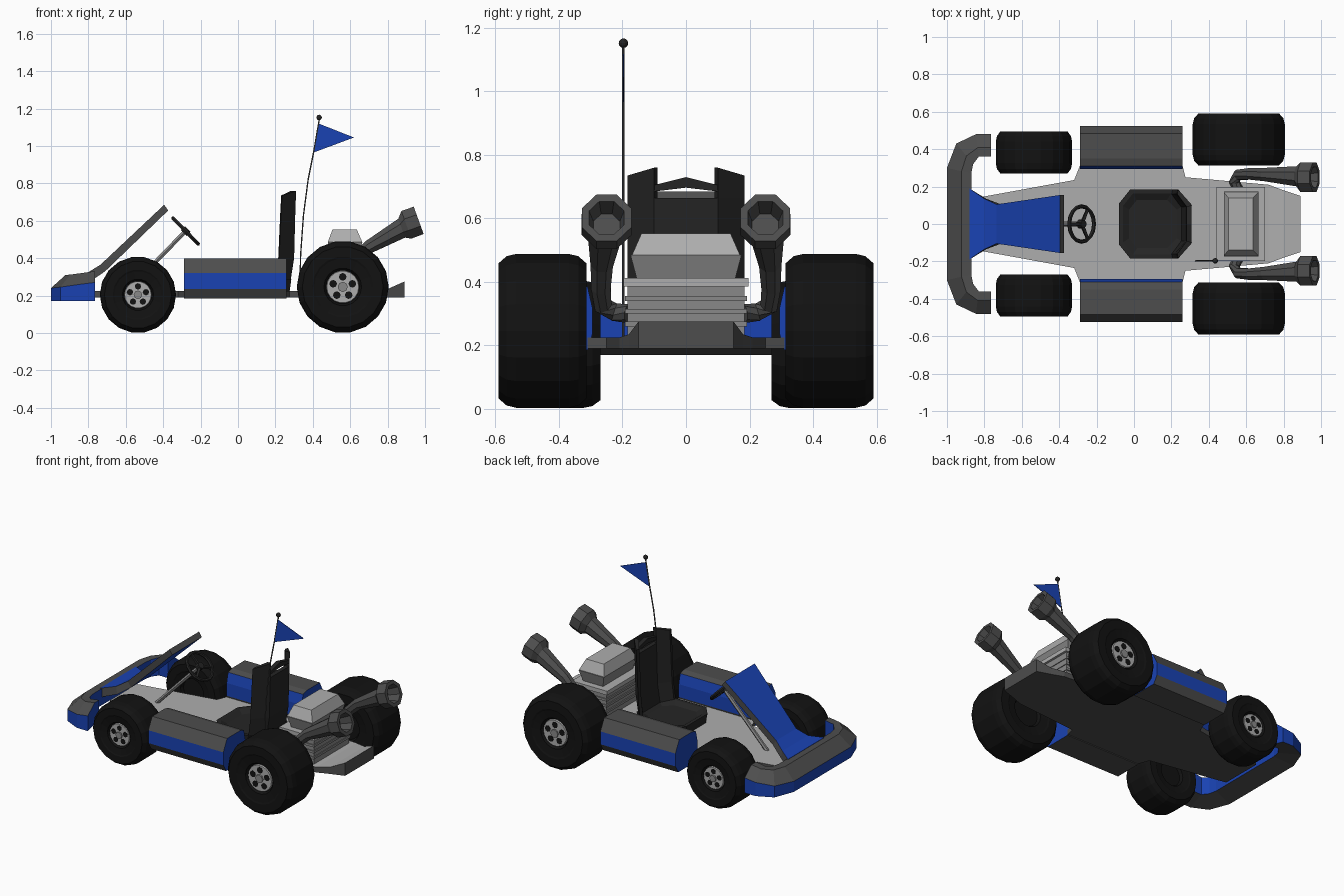
import bpy, bmesh
from math import sin, cos, pi
from mathutils import Vector, Matrix

if "Cube" in bpy.data.objects:
    bpy.data.objects.remove(bpy.data.objects["Cube"])


def mat(name, r, g, b):
    m = bpy.data.materials.new(name)
    m.diffuse_color = (r, g, b, 1)
    m.use_nodes = True
    m.node_tree.nodes["Principled BSDF"].inputs["Base Color"].default_value = m.diffuse_color
    return m


BLUE = mat("blue", 0.01, 0.055, 0.45)
GREY = mat("dark_grey", 0.075, 0.075, 0.075)
BLACK = mat("black", 0.006, 0.006, 0.006)
SEAT = mat("seat_black", 0.018, 0.018, 0.018)
METAL = mat("light_metal", 0.42, 0.42, 0.42)
STEEL = mat("steel", 0.25, 0.25, 0.25)


def loft(name, rings, mats, pick=None, caps=(0, 0)):
    """Skin closed rings of points; pick(i, j) gives the material slot."""
    bm = bmesh.new()
    rows = [[bm.verts.new(p) for p in r] for r in rings]
    n = len(rows[0])
    for i in range(len(rows) - 1):
        for j in range(n):
            k = (j + 1) % n
            f = bm.faces.new((rows[i][j], rows[i][k], rows[i + 1][k], rows[i + 1][j]))
            f.material_index = pick(i, j) if pick else 0
    for row, c in ((rows[0], caps[0]), (rows[-1], caps[1])):
        bm.faces.new(row).material_index = c
    bmesh.ops.recalc_face_normals(bm, faces=bm.faces)
    me = bpy.data.meshes.new(name)
    bm.to_mesh(me)
    bm.free()
    for m in mats:
        me.materials.append(m)
    ob = bpy.data.objects.new(name, me)
    bpy.context.collection.objects.link(ob)
    return ob


def circle(c, axis, r, n, turn=0.0):
    q = Vector((0, 0, 1)).rotation_difference(Vector(axis).normalized())
    return [Vector(c) + q @ Vector((r * cos(2 * pi * k / n + turn), r * sin(2 * pi * k / n + turn), 0))
            for k in range(n)]


def tube(name, path, radii, n, m):
    """Round tube along a path with a radius per point."""
    p = [Vector(v) for v in path]
    rings = []
    for i, v in enumerate(p):
        d = p[min(i + 1, len(p) - 1)] - p[max(i - 1, 0)]
        rings.append(circle(v, d, radii[i], n, pi / n))
    return loft(name, rings, [m])


def rect(x0, x1, y, z):
    return [(x0, -y, z), (x1, -y, z), (x1, y, z), (x0, y, z)]


def stack(name, levels, m):
    return loft(name, [rect(*v) for v in levels], [m])


def mirror_y(half):
    return half + [(x, -y) for x, y in reversed(half)]


# Floor pan with raised tail
half = [(-0.84, 0.14), (-0.32, 0.235), (-0.29, 0.31), (0.26, 0.31), (0.275, 0.25), (0.72, 0.21)]
outline = mirror_y(half)
loft("floor_pan", [[(x, y, z) for x, y in outline] for z in (0.19, 0.225)], [GREY, METAL], caps=(0, 1))
tail = [[(0.72, -0.21, 0.19), (0.72, 0.21, 0.19), (0.72, 0.21, 0.225), (0.72, -0.21, 0.225)],
        [(0.80, -0.18, 0.19), (0.80, 0.18, 0.19), (0.80, 0.18, 0.235), (0.80, -0.18, 0.235)],
        [(0.89, -0.15, 0.19), (0.89, 0.15, 0.19), (0.89, 0.15, 0.275), (0.89, -0.15, 0.275)]]
loft("tail_plate", tail, [GREY, METAL], lambda i, j: int(j == 2))

# Side pods, blue band around dark shells
pod = [(0.295, 0.235), (0.295, 0.32), (0.31, 0.385), (0.35, 0.397), (0.485, 0.397),
       (0.525, 0.32), (0.525, 0.235), (0.495, 0.185), (0.31, 0.185)]
for s, side in ((1, "left"), (-1, "right")):
    loft("side_pod_" + side, [[(x, s * y, z) for y, z in pod] for x in (-0.29, 0.26)],
         [GREY, BLUE], lambda i, j: int(j in (0, 1, 5)), (1, 1))


# Wheels: revolved tyre, rim disc, bolt holes, cap
def wheel(name, x, y, R, h, rim, s):
    prof = [(rim, h - 0.03), (rim * 1.12, h - 0.012), (0.62 * R, h - 0.004), (0.66 * R, h), (0.88 * R, h),
            (0.97 * R, h - 0.025), (R, h - 0.055)]
    prof = prof + [(r, -d) for r, d in reversed(prof)]
    ax = (0, s, 0)
    loft(name + "_tyre", [circle((x, s * (y + d), R), ax, r, 18) for r, d in prof], [BLACK])

    def disc(part, cx, cz, d0, d1, r, n, m, r2=None):
        loft(name + part, [circle((x + cx, s * (y + h + d0), R + cz), ax, r, n),
                           circle((x + cx, s * (y + h + d1), R + cz), ax, r2 or r, n)], [m])
    disc("_rim", 0, 0, -0.04, -0.018, rim, 18, METAL, rim * 0.95)
    for k in range(5):
        a = pi / 2 + 2 * pi * k / 5
        disc("_hole", rim * 0.6 * cos(a), rim * 0.6 * sin(a), -0.03, -0.016, rim * 0.23, 8, BLACK)
    disc("_hub_cap", 0, 0, -0.03, -0.008, rim * 0.3, 8, STEEL)


for s, side in ((1, "left"), (-1, "right")):
    wheel("front_wheel_" + side, -0.535, 0.3825, 0.204, 0.1125, 0.075, s)
    wheel("rear_wheel_" + side, 0.56, 0.452, 0.246, 0.138, 0.09, s)

# Front bumper: outer point, inner point, band height, top height
st = [(-0.765, 0.48, -0.765, 0.36, 0.27, 0.33), (-0.845, 0.48, -0.83, 0.36, 0.26, 0.32),
      (-0.95, 0.43, -0.86, 0.32, 0.245, 0.312), (-1.0, 0.30, -0.87, 0.27, 0.24, 0.31)]
st = st + [(a, -b, c, -d, e, f) for a, b, c, d, e, f in reversed(st)]
rings = []
for ox, oy, ix, iy, zm, zt in st:
    tx, ty = ox + (ix - ox) * 0.6, oy + (iy - oy) * 0.6
    rings.append([(ox, oy, 0.17), (ox, oy, zm), (tx, ty, zt), (ix, iy, zt), (ix, iy, 0.2)])
loft("front_bumper", rings, [GREY, BLUE], lambda i, j: int(j in (0, 3)), (1, 1))

# Front fairing panel
fair = [(-0.88, 0.19, 0.312, 0.0, 0.06), (-0.80, 0.135, 0.325, 0.01, 0.05),
        (-0.735, 0.105, 0.365, 0.025, 0.035), (-0.395, 0.155, 0.685, 0.022, 0.03)]
rings = [[(x, -w, z), (x, w, z), (x + dx, w, z - dz), (x + dx, -w, z - dz)] for x, w, z, dx, dz in fair]
loft("front_fairing", rings, [GREY, BLUE], lambda i, j: int(j in (0, 2)), (1, 0))

# Steering column, wheel and spokes
hub = Vector((-0.28, 0, 0.545))
tilt = Vector((0, 0, 1)).rotation_difference(Vector((0.72, 0, 0.7)))
tube("steering_column", [(-0.60, 0, 0.215), (-0.29, 0, 0.535)], [0.013, 0.013], 6, STEEL)
bpy.ops.mesh.primitive_torus_add(major_segments=16, minor_segments=6, major_radius=0.095,
                                 minor_radius=0.011, location=hub, rotation=tilt.to_euler())
bpy.context.object.name = "steering_wheel"
bpy.context.object.data.materials.append(SEAT)
for a in (pi, pi / 3, -pi / 3):
    tube("steering_spoke", [hub, hub + tilt @ Vector((0.095 * cos(a), 0.095 * sin(a), 0))],
         [0.012, 0.009], 4, SEAT)
d = tilt @ Vector((0, 0, 0.015))
tube("steering_hub", [hub - d, hub + d], [0.025, 0.022], 8, SEAT)

# Seat cushion with shallow dish
octo = mirror_y([(-0.08, 0.11), (-0.02, 0.185), (0.21, 0.185), (0.285, 0.11)])


def oct_ring(z, k):
    return [(0.1 + (x - 0.1) * k, y * k, z) for x, y in octo]


loft("seat_cushion", [oct_ring(0.22, 0.95), oct_ring(0.285, 1), oct_ring(0.285, 0.88), oct_ring(0.265, 0.7)], [SEAT])

# Wrapped seat back, two posts and arched head bar
rings = []
for z, xs, xc in ((0.24, 0.20, 0.275), (0.40, 0.22, 0.30), (0.665, 0.232, 0.307)):
    rings.append([(x, y, z) for x, y in mirror_y([(xs, 0.185), (xc, 0.1)])]
                 + [(x, -y, z) for x, y in mirror_y([(xs - 0.005, 0.16), (xc - 0.028, 0.09)])])
loft("seat_back", rings, [SEAT])
for s in (1, -1):
    base = [(0.232, 0.185), (0.307, 0.1), (0.279, 0.09), (0.227, 0.16)]
    loft("seat_post", [[(x, s * y, 0.665) for x, y in base],
                       [(x + 0.004, s * y, z) for (x, y), z in zip(base, (0.735, 0.76, 0.76, 0.735))]], [SEAT])
loft("head_bar", [[(0.28, y, z), (0.308, y, z), (0.308, y, z + t), (0.28, y, z + t)]
                  for y, z, t in ((-0.1, 0.685, 0.02), (0, 0.697, 0.033), (0.1, 0.685, 0.02))], [SEAT])

# Engine: ribbed block, top plate, flared neck and lid
stack("engine_block", [(0.455, 0.685, 0.185, 0.22), (0.455, 0.685, 0.185, 0.385)], STEEL)
for z in (0.26, 0.30, 0.34):
    stack("engine_rib", [(0.447, 0.69, 0.192, z), (0.447, 0.69, 0.192, z + 0.015)], STEEL)
stack("engine_plate", [(0.44, 0.70, 0.197, 0.385), (0.44, 0.70, 0.197, 0.412)], METAL)
stack("engine_neck", [(0.50, 0.645, 0.155, 0.41), (0.48, 0.665, 0.175, 0.485)], STEEL)
stack("engine_lid", [(0.48, 0.665, 0.17, 0.485), (0.505, 0.635, 0.14, 0.553)], METAL)

# Exhaust pipes with open octagonal mouths
pipe = [(0.56, 0.18, 0.30), (0.535, 0.225, 0.305), (0.555, 0.262, 0.325), (0.62, 0.268, 0.385), (0.70, 0.265, 0.46),
        (0.875, 0.255, 0.56)]
for s, side in ((1, "left"), (-1, "right")):
    P = [Vector((x, s * y, z)) for x, y, z in pipe]
    ax = Vector((0.94, 0, 0.34))
    mouth = Vector((0.966, s * 0.25, 0.602))
    rings = []
    for i, r in enumerate((0.03, 0.03, 0.03, 0.033, 0.038, 0.058)):
        t = ax if i == 5 else P[i + 1] - P[max(i - 1, 0)]
        rings.append((P[i], t, r))
    rings += [(mouth - ax * 0.07, ax, 0.085), (mouth, ax, 0.084), (mouth, ax, 0.06), (mouth - ax * 0.08, ax, 0.045)]
    loft("exhaust_" + side, [circle(c, t, r, 8, pi / 8) for c, t, r in rings], [GREY])

# Whip pole, tip ball and pennant
whip = [(0.33, 0.22), (0.335, 0.42), (0.35, 0.63), (0.375, 0.82), (0.405, 0.97), (0.435, 1.145)]
tube("flag_pole", [(x, -0.197, z) for x, z in whip], [0.004] * 6, 6, GREY)
bpy.ops.mesh.primitive_uv_sphere_add(segments=10, ring_count=6, radius=0.015, location=(0.434, -0.197, 1.152))
bpy.context.object.name = "pole_tip"
bpy.context.object.data.materials.append(SEAT)
loft("pennant", [[(0.43, y, 1.12), (0.405, y, 0.965), (0.62, y, 1.045)] for y in (-0.199, -0.195)], [BLUE])
